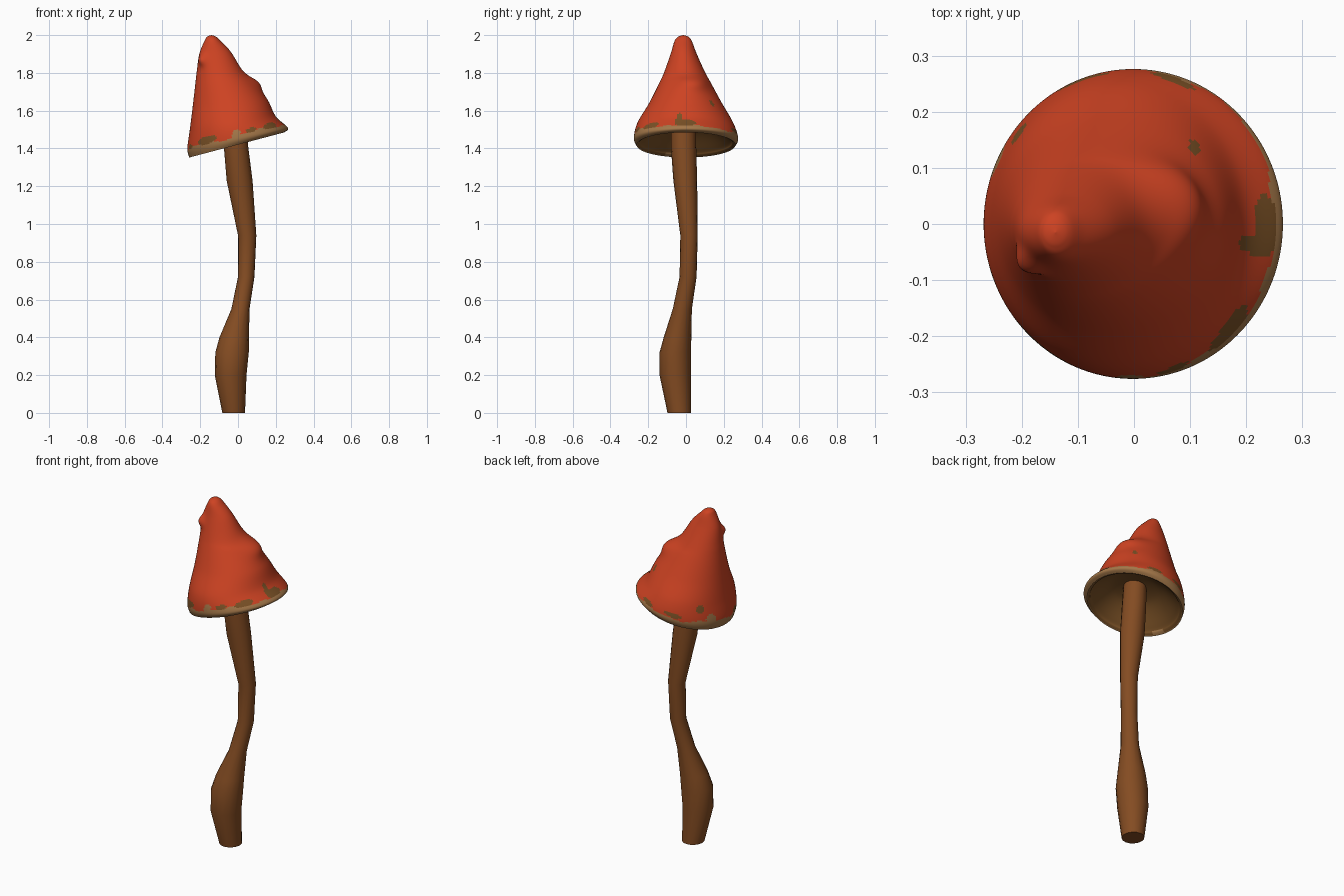
import bpy, bmesh, math

if "Cube" in bpy.data.objects:
    bpy.data.objects.remove(bpy.data.objects["Cube"])


def material(name, rgb):
    m = bpy.data.materials.new(name)
    m.diffuse_color = (*rgb, 1)
    m.use_nodes = True
    m.node_tree.nodes["Principled BSDF"].inputs["Base Color"].default_value = m.diffuse_color
    return m


red = material("cap_red", (0.61, 0.055, 0.016))
tan = material("rim_tan", (0.37, 0.185, 0.066))
patch = material("patch_brown", (0.195, 0.082, 0.019))
brown = material("stem_brown", (0.23, 0.072, 0.016))


def catmull(p, q, r, s, t):
    return [0.5 * (2 * b + (c - a) * t + (2 * a - 5 * b + 4 * c - d) * t * t
                   + (3 * b - a - 3 * c + d) * t ** 3) for a, b, c, d in zip(p, q, r, s)]


def refine(rings, sub):
    """Smoothly interpolate between neighbouring rings."""
    out, last = [], len(rings) - 1
    for i in range(last):
        p, s = rings[max(i - 1, 0)], rings[min(i + 2, last)]
        out += [catmull(p, rings[i], rings[i + 1], s, k / sub) for k in range(sub)]
    return out + [list(rings[-1])]


def loft(name, rings, n, mats, colour=None, bump=None, angle=40):
    """Skin ellipses given as (x min, x max, y min, y max, z at x min, z at x max)."""
    bm = bmesh.new()
    rows = []
    for xl, xr, yl, yr, zl, zr in rings:
        row = []
        for j in range(n):
            a = 2 * math.pi * j / n
            c, s = math.cos(a), math.sin(a)
            z = (zl + zr) / 2 + (zr - zl) / 2 * c
            push = bump(a, z) if bump else 0
            row.append(bm.verts.new(((xl + xr) / 2 + ((xr - xl) / 2 + push) * c,
                                     (yl + yr) / 2 + ((yr - yl) / 2 + push) * s, z)))
        rows.append(row)
    for i in range(len(rows) - 1):
        for j in range(n):
            k = (j + 1) % n
            f = bm.faces.new((rows[i][j], rows[i][k], rows[i + 1][k], rows[i + 1][j]))
            if colour:
                f.material_index = colour(i, f.calc_center_median())
    if rings[0][1] - rings[0][0] > 0.01:
        bm.faces.new(rows[0][::-1])
    bmesh.ops.remove_doubles(bm, verts=bm.verts, dist=1e-5)
    bmesh.ops.recalc_face_normals(bm, faces=bm.faces)
    me = bpy.data.meshes.new(name)
    bm.to_mesh(me)
    bm.free()
    ob = bpy.data.objects.new(name, me)
    bpy.context.collection.objects.link(ob)
    for m in mats:
        me.materials.append(m)
    bpy.ops.object.select_all(action='DESELECT')
    ob.select_set(True)
    bpy.context.view_layer.objects.active = ob
    bpy.ops.object.shade_smooth_by_angle(angle=math.radians(angle))
    return ob


# Stem: bulbous foot, thin waist, leaning into the cap
stem = [(-.083, .037, -.098, .027), (-.123, .045, -.14, .027), (-.12, .057, -.14, .027),
        (-.098, .058, -.118, .028), (-.035, .061, -.07, .031), (.0, .087, -.034, .056),
        (0, .097, -.03, .062), (-.06, .077, -.067, .059), (-.075, .054, -.08, .054),
        (-.08, .04, -.08, .05)]
heights = [0, .2, .32, .4, .55, .72, .94, 1.23, 1.41, 1.56]
loft("stem", [(*r, z, z) for r, z in zip(stem, heights)], 16, [brown])

# Cap: hollow underside, rolled rim, crooked peak
inner = [(-.01, -.01, 0, 0, 1.54, 1.54), (-.13, .11, -.13, .13, 1.49, 1.55),
         (-.225, .213, -.23, .23, 1.39, 1.505), (-.243, .231, -.247, .247, 1.365, 1.488),
         (-.258, .245, -.262, .262, 1.352, 1.485)]
outer = [(-.258, .245, -.262, .262, 1.352, 1.485), (-.268, .264, -.276, .276, 1.40, 1.51),
         (-.255, .20, -.257, .25, 1.50, 1.57), (-.24, .155, -.195, .19, 1.62, 1.66),
         (-.225, .08, -.14, .13, 1.75, 1.75), (-.218, .030, -.115, .10, 1.81, 1.80),
         (-.205, -.037, -.08, .055, 1.90, 1.91), (-.177, -.093, -.06, .03, 1.97, 1.97),
         (-.163, -.117, -.04, .012, 1.992, 1.992), (-.14, -.14, -.015, -.015, 2.0, 2.0)]
SUB = 12
lip_row, rim_row = 3 * SUB + 7, 4 * SUB
cap_rings = refine(inner, SUB) + refine(outer, SUB)[1:]

# Stains on the cap: angle, height above rim, half width, half height, colour slot
spots = [(-128, .068, .06, .022, 2), (-47, .055, .055, .017, 2), (-10, .08, .02, .045, 2),
         (0, .055, .06, .022, 2), (52, .19, .018, .02, 2), (142, .12, .022, .022, 2),
         (155, .06, .03, .035, 1), (75, .055, .04, .012, 2), (110, .062, .05, .013, 2),
         (-92, .055, .022, .026, 1), (-75, .06, .03, .012, 2), (-160, .055, .03, .012, 2)]


def angle_gap(a, deg):
    return (a - math.radians(deg) + math.pi) % (2 * math.pi) - math.pi


def cap_colour(i, p):
    a = math.atan2(p.y, p.x)
    if i < lip_row:
        # brown underside with one pale stain beside the lip
        return 1 if i > 2.4 * SUB and abs(angle_gap(a, 198)) < .13 else 2
    if i < rim_row:
        return 1
    h = p.z - (1.42 + .264 * p.x)
    for deg, hh, w, t, slot in spots:
        if (angle_gap(a, deg) * .26 / w) ** 2 + ((h - hh) / t) ** 2 < 1:
            return slot
    edge = .050 + .006 * math.sin(5 * a + 1) + .004 * math.sin(11 * a)
    edge -= .016 * max(0, math.cos(angle_gap(a, 35)))
    return 1 if h < edge else 0


def fold(a, z):
    """Small crease near the peak and a shoulder on the right."""
    crease = .022 * math.exp(-(angle_gap(a, 222) / .3) ** 2 - ((z - 1.87) / .03) ** 2)
    shoulder = .034 * math.exp(-(angle_gap(a, 18) / .55) ** 2 - ((z - 1.75) / .045) ** 2)
    return crease + shoulder


loft("cap", cap_rings, 180, [red, tan, patch], cap_colour, fold)
